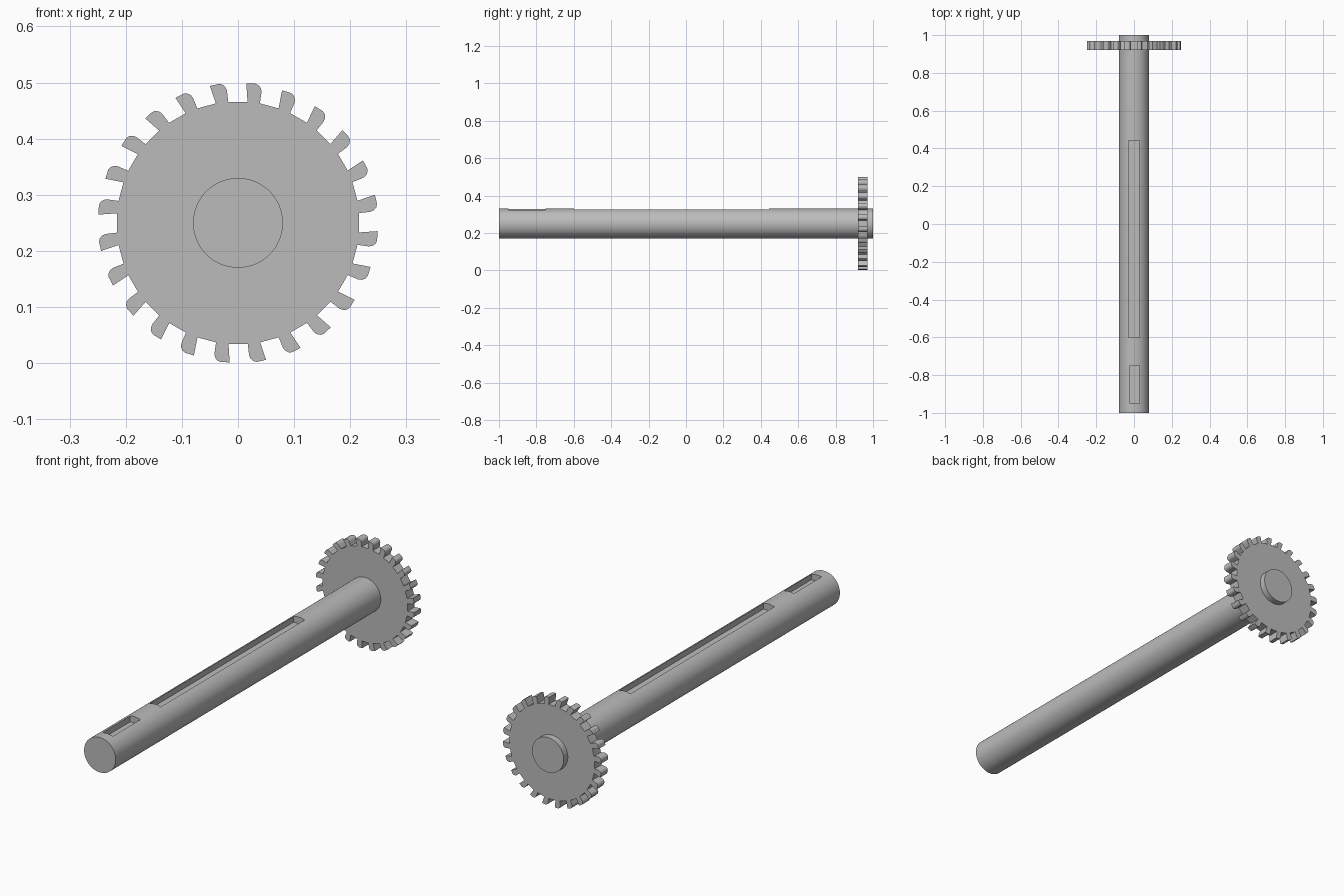
import bpy, bmesh
from math import sin, cos, radians, pi
from mathutils import Vector

cube = bpy.data.objects.get("Cube")
if cube:
    bpy.data.objects.remove(cube, do_unlink=True)

AXIS_Z = 0.25
SHAFT_R = 0.08
TEETH = 24

# Single plain grey for the whole model
grey = bpy.data.materials.new("steel_grey")
grey.use_nodes = True
colour = (0.5, 0.5, 0.5, 1)
grey.diffuse_color = colour
grey.node_tree.nodes["Principled BSDF"].inputs["Base Color"].default_value = colour


def activate(obj):
    bpy.ops.object.select_all(action="DESELECT")
    obj.select_set(True)
    bpy.context.view_layer.objects.active = obj


def cut_slot(target, name, x, y0, y1, width, floor_z):
    """Cut a straight-ended keyway down to floor_z."""
    top = AXIS_Z + SHAFT_R + 0.05
    bpy.ops.mesh.primitive_cube_add(size=1, location=(x, (y0 + y1) / 2, (floor_z + top) / 2))
    cutter = bpy.context.object
    cutter.name = name
    cutter.scale = (width, y1 - y0, top - floor_z)
    cutter.hide_render = True
    activate(cutter)
    bpy.ops.object.transform_apply(location=False, rotation=False, scale=True)
    activate(target)
    mod = target.modifiers.new(name, "BOOLEAN")
    mod.operation = "DIFFERENCE"
    mod.solver = "EXACT"
    mod.object = cutter
    bpy.ops.object.modifier_apply(modifier=mod.name)
    bpy.data.objects.remove(cutter, do_unlink=True)


# Long round shaft with two keyways on top
bpy.ops.mesh.primitive_cylinder_add(vertices=96, radius=SHAFT_R, depth=2,
                                    location=(0, 0, AXIS_Z), rotation=(pi / 2, 0, 0))
shaft = bpy.context.object
shaft.name = "shaft"
shaft.data.materials.append(grey)
cut_slot(shaft, "long_keyway", 0, -0.6, 0.443, 0.056, 0.3)
cut_slot(shaft, "short_keyway", 0.004, -0.95, -0.75, 0.052, 0.3)
activate(shaft)
bpy.ops.object.shade_smooth_by_angle(angle=radians(30))

# Gear: one leaning tooth as (radius, degrees), repeated around the axis
tooth = [(0.2165, 4.5), (0.249, 3.4), (0.25, 7.2), (0.248, 8.6),
         (0.243, 9.7), (0.237, 10.2), (0.2165, 10.4)]
bm = bmesh.new()
ring = []
for i in range(TEETH):
    for r, deg in tooth:
        a = radians(deg + i * 360 / TEETH)
        ring.append(bm.verts.new((r * sin(a), 0.92, AXIS_Z + r * cos(a))))
face = bm.faces.new(ring)
extruded = bmesh.ops.extrude_face_region(bm, geom=[face])["geom"]
bmesh.ops.translate(bm, vec=Vector((0, 0.05, 0)),
                    verts=[g for g in extruded if isinstance(g, bmesh.types.BMVert)])
if not any(len(f.verts) > 4 and f.calc_center_median().y < 0.93 for f in bm.faces):
    bm.faces.new(ring)
bmesh.ops.recalc_face_normals(bm, faces=bm.faces)
mesh = bpy.data.meshes.new("gear")
bm.to_mesh(mesh)
bm.free()
mesh.materials.append(grey)
gear = bpy.data.objects.new("gear", mesh)
bpy.context.collection.objects.link(gear)
